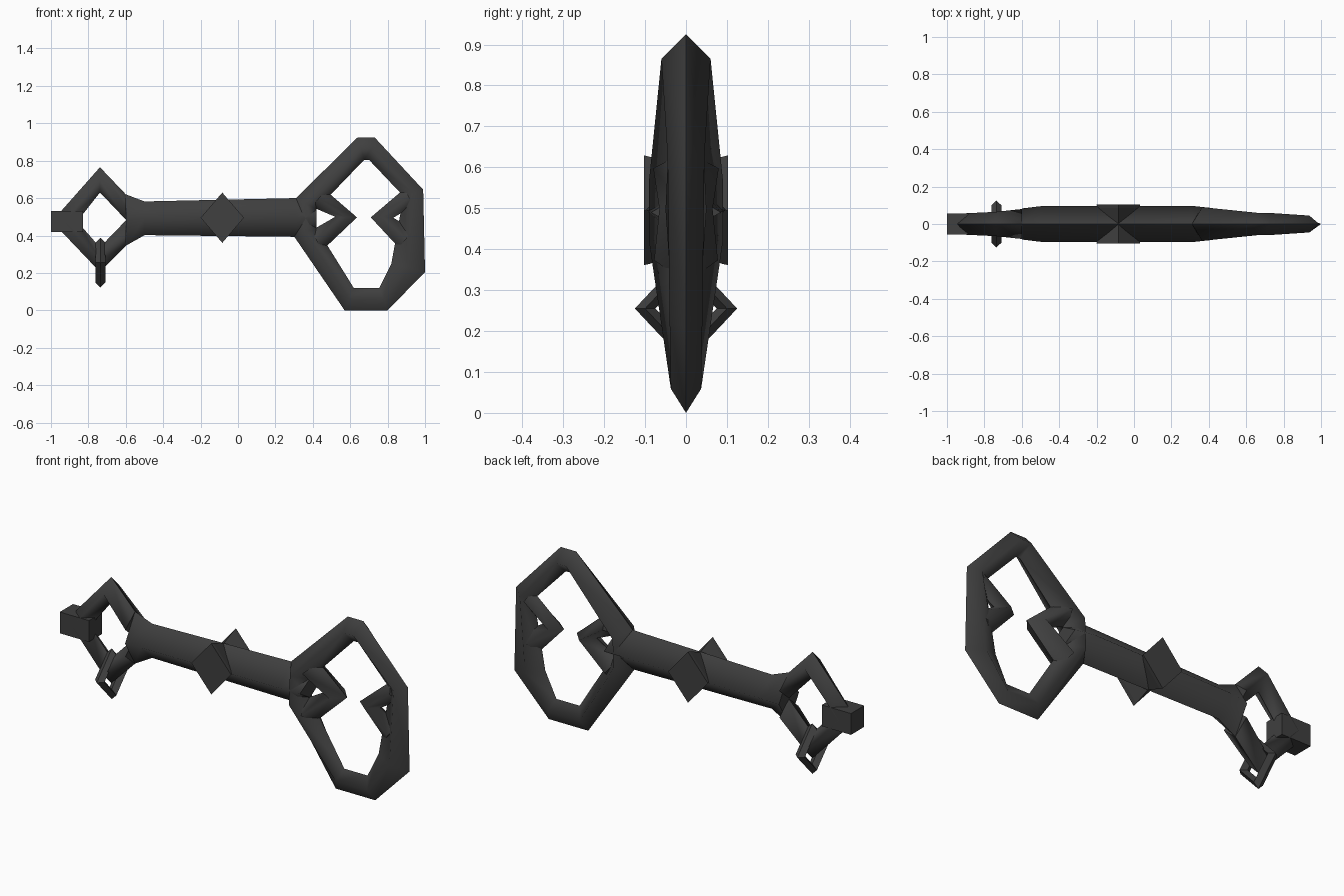
import bpy, bmesh, math
from mathutils import Vector

if "Cube" in bpy.data.objects:
    bpy.data.objects.remove(bpy.data.objects["Cube"])

iron = bpy.data.materials.new("dark iron")
iron.diffuse_color = (0.05, 0.05, 0.05, 1)
iron.use_nodes = True
iron.node_tree.nodes["Principled BSDF"].inputs["Base Color"].default_value = iron.diffuse_color


def finish(bm, name):
    bmesh.ops.recalc_face_normals(bm, faces=bm.faces)
    mesh = bpy.data.meshes.new(name)
    bm.to_mesh(mesh)
    bm.free()
    mesh.materials.append(iron)
    obj = bpy.data.objects.new(name, mesh)
    bpy.context.collection.objects.link(obj)
    return obj


def rail(name, stations, closed=False, place=lambda u, d, z: (u, d, z), smooth=True):
    """Diamond-section bar: each station is outer u,z / inner u,z / half depth."""
    bm = bmesh.new()
    rings = []
    for ou, oz, iu, iz, d in stations:
        mu, mz = (ou + iu) / 2, (oz + iz) / 2
        corners = [(ou, 0, oz), (mu, d, mz), (iu, 0, iz), (mu, -d, mz)]
        rings.append([bm.verts.new(place(*c)) for c in corners])
    pairs = list(zip(rings, rings[1:]))
    if closed:
        pairs.append((rings[-1], rings[0]))
    else:
        bm.faces.new(rings[0])
        bm.faces.new(rings[-1])
    for a, b in pairs:
        for i in range(4):
            j = (i + 1) % 4
            f = bm.faces.new((a[i], a[j], b[j], b[i]))
            f.smooth = smooth
    # keep the outer and inner ridges crisp, soften the front and back ones
    for e in bm.edges:
        if all(abs(v.co.y) < 1e-5 for v in e.verts):
            e.smooth = False
    return finish(bm, name)


# shaft, pointed into the bow at one end and flared at the other
rail("shaft", [
    (-0.60, 0.620, -0.60, 0.345, 0.083),
    (-0.50, 0.582, -0.50, 0.402, 0.095),
    (0.31, 0.600, 0.31, 0.393, 0.097),
    (0.42, 0.540, 0.42, 0.440, 0.085)])

# large angular bow
rail("bow", [
    (0.31, 0.600, 0.42, 0.540, 0.090),
    (0.64, 0.925, 0.675, 0.805, 0.060),
    (0.73, 0.925, 0.70, 0.805, 0.060),
    (0.99, 0.645, 0.885, 0.610, 0.045),
    (1.00, 0.205, 0.82, 0.250, 0.040),
    (0.80, 0.000, 0.755, 0.118, 0.037),
    (0.57, 0.000, 0.62, 0.118, 0.037),
    (0.30, 0.395, 0.42, 0.440, 0.090)], closed=True)

# two V-shaped points inside the bow
rail("bow_point_left", [
    (0.47, 0.640, 0.39, 0.555, 0.080),
    (0.636, 0.497, 0.52, 0.500, 0.065),
    (0.45, 0.320, 0.39, 0.425, 0.078)])
rail("bow_point_right", [
    (0.89, 0.650, 0.94, 0.560, 0.045),
    (0.71, 0.497, 0.83, 0.495, 0.050),
    (0.86, 0.335, 0.94, 0.430, 0.042)])

# diamond loop at the far end
rail("end_loop", [
    (-0.60, 0.620, -0.60, 0.485, 0.080),
    (-0.738, 0.765, -0.738, 0.630, 0.065),
    (-0.995, 0.475, -0.86, 0.475, 0.056),
    (-0.738, 0.205, -0.738, 0.337, 0.065),
    (-0.60, 0.345, -0.60, 0.480, 0.080)])

# square stub through the tip of the loop
bm = bmesh.new()
bmesh.ops.create_cube(bm, size=1)
for v in bm.verts:
    v.co = Vector((-0.915 + 0.17 * v.co.x, 0.11 * v.co.y, 0.475 + 0.112 * v.co.z))
finish(bm, "end_stub")

# small link hanging from the loop, turned across the key
link = []
for k in range(4):
    c, s = math.cos(k * math.pi / 2), math.sin(k * math.pi / 2)
    link.append((0.125 * c, 0.255 + 0.133 * s, 0.075 * c, 0.255 + 0.08 * s, 0.027))
rail("hanging_link", link, closed=True,
     place=lambda u, d, z: (-0.736 + d, u, z), smooth=False)

# flared diamond studs on the front and back of the shaft
for side, name in ((-1, "front_stud"), (1, "back_stud")):
    bm = bmesh.new()
    rings = []
    for y, r in ((0, 0.085), (0.085, 0.118), (0.103, 0.122)):
        rings.append([bm.verts.new((-0.084 + r * 0.95 * math.cos(k * math.pi / 2), side * y,
                                    0.495 + r * 1.1 * math.sin(k * math.pi / 2)))
                      for k in range(4)])
    for a, b in zip(rings, rings[1:]):
        for i in range(4):
            j = (i + 1) % 4
            bm.faces.new((a[i], a[j], b[j], b[i]))
    bm.faces.new(rings[0])
    bm.faces.new(rings[-1])
    finish(bm, name)
